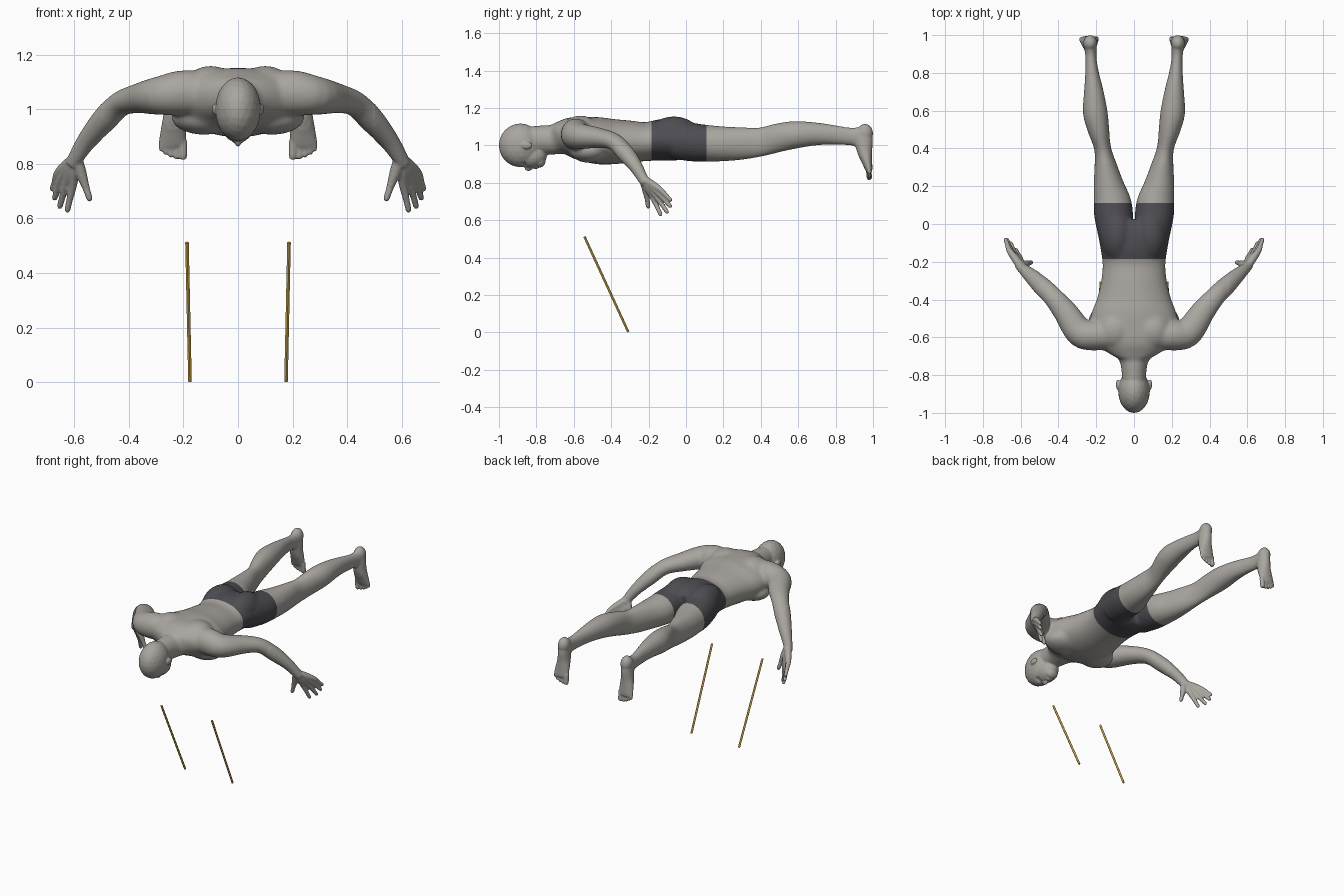
import bpy, bmesh, math
from mathutils import Vector, Matrix

if "Cube" in bpy.data.objects:
    bpy.data.objects.remove(bpy.data.objects["Cube"])


def material(name, rgb):
    m = bpy.data.materials.new(name)
    m.use_nodes = True
    m.diffuse_color = (*rgb, 1)
    m.node_tree.nodes["Principled BSDF"].inputs["Base Color"].default_value = (*rgb, 1)
    return m


skin = material("warm grey skin", (0.40, 0.38, 0.35))
cloth = material("dark grey cloth", (0.075, 0.073, 0.085))
gold = material("yellow wood", (0.72, 0.45, 0.09))

UP, BACK = Vector((0, 0, 1)), Vector((0, 1, 0))
bm = bmesh.new()


def catmull(a, b, c, d, t):
    return 0.5 * (2 * b + (c - a) * t + (2 * a - 5 * b + 4 * c - d) * t * t
                  + (3 * b - a - 3 * c + d) * t ** 3)


def loft(path, ref=UP, side=1, sides=20, steps=4):
    """Closed tube through (x, y, z, half width, half depth) stations."""
    p = [path[0]] + list(path) + [path[-1]]
    pts = [[catmull(*(p[i + k][j] for k in range(4)), s / steps) for j in range(5)]
           for i in range(len(path) - 1) for s in range(steps)] + [list(path[-1])]
    rings = []
    for i, q in enumerate(pts):
        tangent = Vector(pts[min(i + 1, len(pts) - 1)][:3]) - Vector(pts[max(i - 1, 0)][:3])
        tangent.normalize()
        across = tangent.cross(ref).normalized()
        upward = across.cross(tangent)
        ring = []
        for k in range(sides):
            a = math.tau * k / sides
            v = Vector(q[:3]) + across * (q[3] * math.cos(a)) + upward * (q[4] * math.sin(a))
            ring.append(bm.verts.new((v.x * side, v.y, v.z)))
        rings.append(ring)
    for r, s in zip(rings, rings[1:]):
        for k in range(sides):
            n = (k + 1) % sides
            bm.faces.new((r[k], r[n], s[n], s[k]))
    bm.faces.new(rings[0])
    bm.faces.new(rings[-1])


def blob(centre, radii, side=1):
    c = Vector((centre[0] * side, centre[1], centre[2]))
    bmesh.ops.create_icosphere(bm, subdivisions=3, radius=1,
                               matrix=Matrix.Translation(c) @ Matrix.Diagonal((*radii, 1)))


# Neck and trunk
loft([(0, -.84, 1.03, .062, .070), (0, -.76, 1.03, .068, .077), (0, -.71, 1.03, .088, .080),
      (0, -.67, 1.04, .155, .088), (0, -.62, 1.045, .215, .105), (0, -.55, 1.035, .235, .118),
      (0, -.47, 1.025, .225, .126), (0, -.40, 1.02, .198, .122), (0, -.30, 1.02, .174, .113),
      (0, -.21, 1.02, .167, .104), (0, -.12, 1.03, .180, .112), (0, -.04, 1.025, .192, .108),
      (0, .01, 1.015, .180, .085)], sides=32)

# Head, nose, lips and chin
blob((0, -.885, 1.0), (.084, .116, .117))
blob((0, -.83, .947), (.063, .087, .069))
blob((0, -.785, .916), (.042, .034, .036))
blob((0, -.842, .879), (.012, .022, .016))
blob((0, -.803, .882), (.022, .012, .009))

FINGERS = [((.660, -.140, .765), (.682, -.076, .702)), ((.648, -.148, .745), (.674, -.078, .668)),
           ((.630, -.160, .728), (.655, -.096, .637)), ((.606, -.177, .720), (.627, -.132, .622))]
TOES = [(.201, .816, .015), (.225, .817, .0105), (.246, .823, .010), (.265, .833, .010), (.282, .847, .009)]

for s in (1, -1):
    # Ear, shoulder blade, chest and buttock
    blob((.086, -.85, 1.0), (.010, .028, .020), s)
    blob((.100, -.565, 1.085), (.095, .100, .075), s)
    blob((.125, -.52, .970), (.120, .100, .064), s)
    blob((.088, -.065, 1.055), (.090, .140, .101), s)

    # Arm
    loft([(.10, -.585, 1.06, .075, .075), (.20, -.59, 1.060, .080, .084),
          (.285, -.575, 1.050, .078, .072), (.36, -.47, 1.04, .066, .056),
          (.43, -.385, 1.02, .054, .046), (.49, -.325, .96, .050, .046),
          (.55, -.27, .89, .038, .036), (.59, -.235, .83, .028, .030),
          (.605, -.215, .80, .028, .028)], side=s)

    # Fingers with their palm bones, then thumb
    for knuckle, tip in FINGERS:
        k, t = Vector(knuckle), Vector(tip)
        root = Vector((.598, -.228, .822))
        loft([(*root, .020, .020), (*root.lerp(k, .5), .021, .021), (*k, .016, .016),
              (*k.lerp(t, .5), .0125, .0125), (*k.lerp(t, .9), .011, .011),
              (*t, .006, .006)], side=s, sides=12)
    loft([(.592, -.23, .82, .022, .022), (.575, -.215, .765, .021, .021),
          (.558, -.208, .715, .014, .014), (.545, -.203, .675, .012, .012),
          (.542, -.202, .662, .006, .006)], side=s, sides=12)

    # Leg
    loft([(.098, -.06, 1.03, .092, .105), (.108, .05, 1.015, .104, .103),
          (.116, .12, 1.01, .100, .099), (.133, .20, 1.008, .083, .094),
          (.149, .30, 1.01, .062, .088), (.166, .40, 1.018, .045, .079),
          (.188, .50, 1.042, .058, .078), (.205, .59, 1.057, .066, .074),
          (.213, .70, 1.061, .053, .062), (.222, .80, 1.055, .037, .053),
          (.228, .88, 1.047, .030, .049), (.231, .95, 1.05, .034, .052)], side=s)

    # Heel, foot and toes
    blob((.232, .957, 1.064), (.037, .043, .051), s)
    loft([(.232, .955, 1.07, .034, .040), (.233, .951, 1.02, .037, .048),
          (.235, .954, .97, .040, .042), (.237, .966, .92, .047, .030),
          (.240, .977, .875, .050, .020), (.240, .981, .858, .046, .014)], ref=BACK, side=s)
    for x, z, r in TOES:
        loft([(x, .975, .885, r, r), (x, .980, z + .015, r, r), (x, .982, z, r * .7, r * .7)],
             ref=BACK, side=s, sides=12)

bmesh.ops.recalc_face_normals(bm, faces=bm.faces)
mesh = bpy.data.meshes.new("parts")
bm.to_mesh(mesh)
bm.free()
body = bpy.data.objects.new("body", mesh)
bpy.context.collection.objects.link(body)

# Fuse all body parts into one skin
fuse = body.modifiers.new("fuse", 'REMESH')
fuse.mode = 'VOXEL'
fuse.voxel_size = 0.0054
soft = body.modifiers.new("soft", 'SMOOTH')
soft.factor, soft.iterations = 0.5, 3
bpy.context.view_layer.update()
fused = bpy.data.meshes.new_from_object(body.evaluated_get(bpy.context.evaluated_depsgraph_get()))
body.modifiers.clear()
body.data = fused

# Materials go in first, so the face indices set below are kept
fused.materials.clear()
fused.materials.append(skin)
fused.materials.append(cloth)
bm = bmesh.new()
bm.from_mesh(fused)

# Eye sockets
for v in bm.verts:
    if v.co.z < .95 and v.co.y < -.8:
        d = math.hypot(abs(v.co.x) - .032, v.co.y + .868) / .024
        if d < 1:
            v.co.z += .010 * (1 - d * d) ** 2

# Soften muscles while keeping hands, feet and face crisp
broad = [v for v in bm.verts if abs(v.co.x) < .5 and -.74 < v.co.y < .93 and v.co.z > .88]
for _ in range(26):
    bmesh.ops.smooth_vert(bm, verts=broad, factor=.5, use_axis_x=True, use_axis_y=True, use_axis_z=True)

# Shorts cut cleanly at the waist and the hems
WAIST, HEM = -.185, .11
for y in (WAIST, HEM):
    near = [f for f in bm.faces if abs(f.calc_center_median().y - y) < .03
            and abs(f.calc_center_median().x) < .3]
    geom = list({g for f in near for g in (*f.verts, *f.edges)}) + near
    bmesh.ops.bisect_plane(bm, geom=geom, plane_co=(0, y, 0), plane_no=(0, 1, 0))
for f in bm.faces:
    c = f.calc_center_median()
    f.material_index = int(WAIST < c.y < HEM and abs(c.x) < .3)
    f.smooth = True
bm.to_mesh(fused)
bm.free()

# Two slanted poles beneath
for s, name in ((1, "left_pole"), (-1, "right_pole")):
    top, foot = Vector((.187 * s, -.543, .512)), Vector((.176 * s, -.309, .003))
    axis = top - foot
    bpy.ops.mesh.primitive_cylinder_add(vertices=12, radius=.0065, depth=axis.length,
                                        location=(top + foot) / 2,
                                        rotation=axis.to_track_quat('Z', 'Y').to_euler())
    pole = bpy.context.object
    pole.name = name
    pole.data.materials.append(gold)
    bpy.ops.object.shade_smooth_by_angle()
